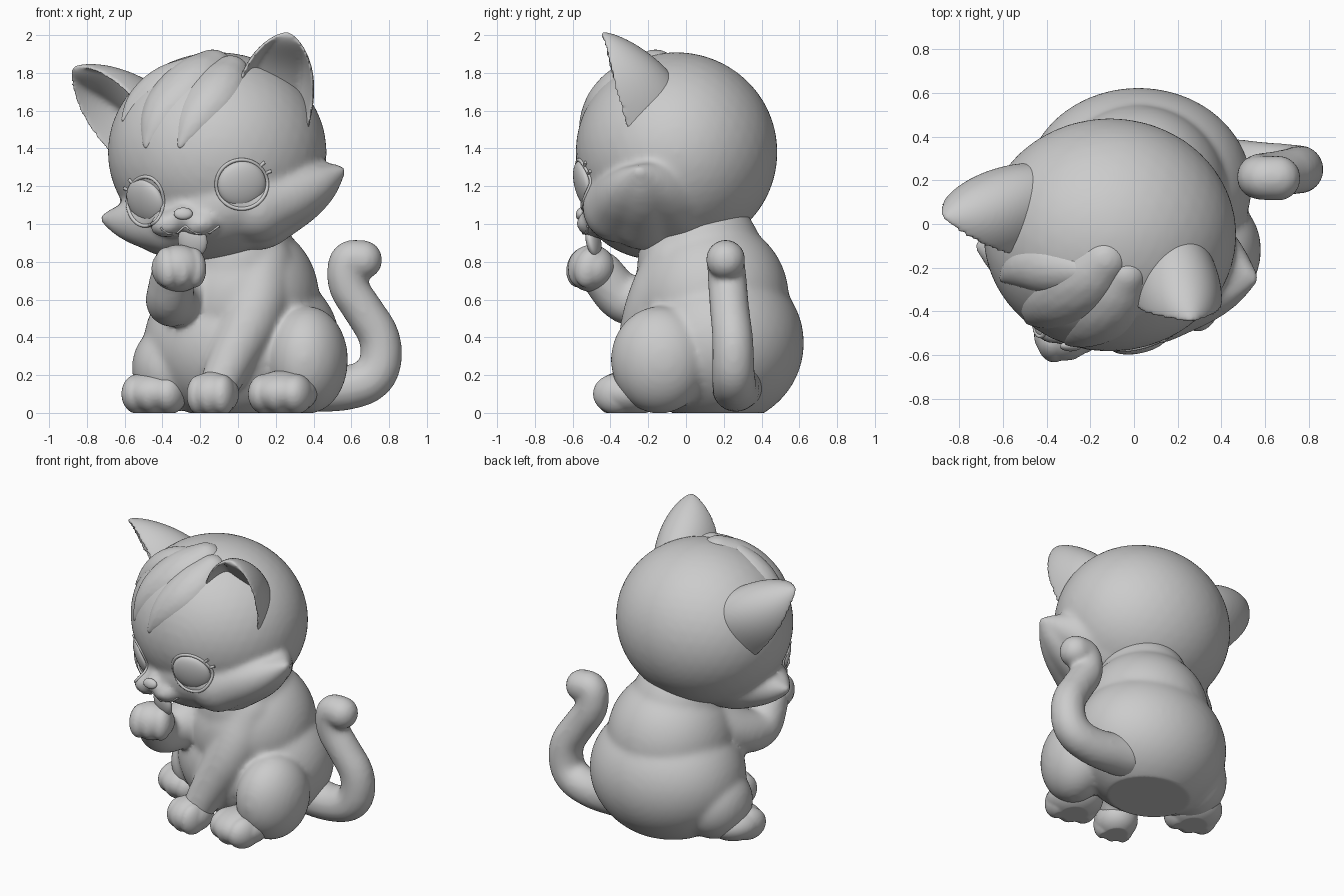
import bpy, bmesh, math
from mathutils import Vector, Matrix, Euler
from mathutils.bvhtree import BVHTree

cube = bpy.data.objects.get("Cube")
if cube:
    bpy.data.objects.remove(cube)

clay = bpy.data.materials.new("clay grey")
clay.use_nodes = True
clay.diffuse_color = (0.6, 0.6, 0.6, 1)
clay.node_tree.nodes["Principled BSDF"].inputs["Base Color"].default_value = clay.diffuse_color


def ball(bm, at, size, rot=(0, 0, 0), detail=4):
    """Add an ellipsoid."""
    m = Matrix.LocRotScale(Vector(at), Euler(rot), Vector(size))
    bmesh.ops.create_icosphere(bm, subdivisions=detail, radius=1, matrix=m)


def limb(bm, knots):
    """Add a tapering limb: knots are (x, y, z, radius)."""
    pts = [Vector(k) for k in knots]
    for _ in range(3):
        cut = [pts[0]]
        for a, b in zip(pts, pts[1:]):
            cut += [a.lerp(b, 0.25), a.lerp(b, 0.75)]
        pts = cut + [pts[-1]]
    for a, b in zip(pts, pts[1:]):
        n = max(1, int((b - a).xyz.length / (0.2 * max(min(a.w, b.w), 0.03))))
        for i in range(n):
            p = a.lerp(b, i / n)
            ball(bm, p.xyz, (p.w,) * 3, detail=3)
    ball(bm, pts[-1].xyz, (pts[-1].w,) * 3, detail=3)


def finish(name, bm, voxel=0, smooth=0, floor=False):
    """Turn a bmesh into an object, optionally fused and smoothed."""
    mesh = bpy.data.meshes.new(name)
    bm.to_mesh(mesh)
    bm.free()
    obj = bpy.data.objects.new(name, mesh)
    bpy.context.collection.objects.link(obj)
    if voxel:
        fuse = obj.modifiers.new("fuse", "REMESH")
        fuse.mode, fuse.voxel_size = "VOXEL", voxel
        soft = obj.modifiers.new("soften", "SMOOTH")
        soft.factor, soft.iterations = 0.5, smooth
        deps = bpy.context.evaluated_depsgraph_get()
        mesh = bpy.data.meshes.new_from_object(obj.evaluated_get(deps))
        obj.modifiers.clear()
        obj.data = mesh
    if floor:
        for v in mesh.vertices:
            v.co.z = max(v.co.z, 0)
    mesh.materials.clear()
    mesh.materials.append(clay)
    mesh.polygons.foreach_set("use_smooth", [True] * len(mesh.polygons))
    return obj


def line(name, pts, r, cyclic=False):
    """Thin raised line."""
    c = bpy.data.curves.new(name, "CURVE")
    c.dimensions, c.bevel_depth, c.bevel_resolution = "3D", r, 2
    c.use_fill_caps = True
    s = c.splines.new("POLY")
    s.points.add(len(pts) - 1)
    for q, p in zip(s.points, pts):
        q.co = (*p, 1)
    s.use_cyclic_u = cyclic
    c.materials.append(clay)
    bpy.context.collection.objects.link(bpy.data.objects.new(name, c))


# Head: skull, jaw, flared cheeks and muzzle
bm = bmesh.new()
ball(bm, (-0.11, -0.05, 1.38), (0.58, 0.535, 0.53))
ball(bm, (-0.12, -0.18, 1.09), (0.5, 0.36, 0.27), (0, -0.2, -0.3))
for root, mid in (((0.1, -0.36, 1.09, 0.19), (0.36, -0.31, 1.18, 0.13)),
                  ((0.1, -0.22, 1.1, 0.24), (0.37, -0.23, 1.18, 0.15)),
                  ((0.1, -0.05, 1.15, 0.26), (0.35, -0.13, 1.2, 0.15))):
    limb(bm, [root, mid, (0.55, -0.25, 1.285, 0.025)])
for y in (-0.22, -0.05):
    limb(bm, [(-0.35, y, 1.03, 0.2), (-0.55, y / 2 - 0.06, 1.01, 0.12), (-0.71, -0.1, 1.03, 0.025)])
for x, y in ((-0.37, -0.46), (-0.2, -0.49)):
    ball(bm, (x, y, 1.0), (0.1, 0.09, 0.07), (0, -0.2, -0.3))
ball(bm, (-0.29, -0.5, 1.04), (0.07, 0.07, 0.06))
head = finish("head", bm, 0.018, 10)
bm = bmesh.new()
bm.from_mesh(head.data)
tree = BVHTree.FromBMesh(bm)
bm.free()


def face(x, z, lift=0.0):
    """Point and normal on the front of the head."""
    p, n, _, _ = tree.ray_cast(Vector((x, -3, z)), Vector((0, 1, 0)))
    return p + n * lift, n


# Ears: round cones with a hollow pressed into the front
def ear(name, base, tip, back):
    base, tip, back = Vector(base), Vector(tip), Vector(back)
    axis = tip - base
    back = (back - axis * back.dot(axis) / axis.length_squared).normalized()
    side = axis.normalized().cross(back)
    bm = bmesh.new()
    rings, sides = 32, 64
    grid = []
    for i in range(rings):
        t = -0.35 + 1.345 * math.sin(math.pi / 2 * i / (rings - 1))
        u = max(t, 0)
        wide, deep = 0.21 * (1 - u ** 2.4) ** 0.7, 0.32 * (1 - u ** 1.5) ** 0.75
        ring = []
        for j in range(sides):
            a = math.tau * j / sides
            s = math.sin(a)
            dent = min(max((-s - 0.25) / 0.6, 0), 1)
            dent = dent * dent * (3 - 2 * dent) * (1 - u ** 4)
            d = s if s >= 0 else 0.3 * s + 0.8 * dent
            ring.append(bm.verts.new(base + axis * t + side * wide * math.cos(a) + back * deep * d))
        grid.append(ring)
    for lo, hi in zip(grid, grid[1:]):
        for j in range(sides):
            k = (j + 1) % sides
            bm.faces.new((lo[j], lo[k], hi[k], hi[j]))
    bm.faces.new(grid[0][::-1])
    bm.faces.new(grid[-1])
    bmesh.ops.recalc_face_normals(bm, faces=bm.faces)
    finish(name, bm, 0.011, 5)


ear("left_ear", (0.18, -0.32, 1.6), (0.265, -0.445, 2.015), (0, 0.95, 0.3))
ear("right_ear", (-0.575, 0.01, 1.5), (-0.875, 0.03, 1.83), (0.59, 0.69, 0.41))

# Forelock: three broad leaf-shaped strands
strands = {
    "outer_strand": [(-0.25, 1.86, 0.08), (-0.42, 1.79, 0.15), (-0.55, 1.68, 0.11), (-0.61, 1.55, 0.015)],
    "middle_strand": [(-0.14, 1.89, 0.12), (-0.27, 1.81, 0.2), (-0.44, 1.62, 0.16), (-0.49, 1.41, 0.015)],
    "inner_strand": [(-0.03, 1.86, 0.1), (-0.1, 1.75, 0.19), (-0.23, 1.58, 0.13), (-0.31, 1.41, 0.015)],
}
for name, knots in strands.items():
    bm = bmesh.new()
    limb(bm, [(*face(x, z, 0.008 - 0.8 * r)[0], r) for x, z, r in knots])
    finish(name, bm, 0.012, 4)

# Eyes with raised rims and lashes
for name, x, z, rx, out in (("left", 0.02, 1.21, 0.135, 1), ("right", -0.49, 1.12, 0.095, -1)):
    p, n = face(x, z)
    bm = bmesh.new()
    ball(bm, p, (0.13, 0.125, 0.045), n.to_track_quat("Z", "Y").to_euler())
    finish(name + "_eye", bm)
    ring = [math.tau * i / 48 for i in range(48)]
    line(name + "_eye_rim", [face(x + rx * math.cos(a), z + 0.13 * math.sin(a))[0] for a in ring], 0.01, True)
    for i, a in enumerate((0.45, 0.8)):
        c, s = math.cos(a) * out, math.sin(a)
        pts = [face(x + rx * k * c, z + 0.13 * k * s, 0.02 * (k - 1))[0] for k in (1.0, 1.13, 1.26)]
        line(f"{name}_lash_{i + 1}", pts, 0.009)

# Nose, smile and tongue
bm = bmesh.new()
p, n = face(-0.29, 1.055)
ball(bm, p, (0.05, 0.033, 0.022), n.to_track_quat("Z", "Y").to_euler())
finish("nose", bm)
smile = [(-0.41, 0.98), (-0.37, 0.95), (-0.32, 0.955), (-0.28, 0.99), (-0.22, 0.95), (-0.15, 0.955), (-0.1, 0.99)]
line("smile", [face(x, z)[0] for x, z in smile], 0.007)
bm = bmesh.new()
ball(bm, (-0.24, -0.49, 0.91), (0.08, 0.035, 0.09), (0.2, -0.1, -0.3))
finish("tongue", bm)

# Body: rump, back, chest, thighs and forelegs fused together
bm = bmesh.new()
ball(bm, (0.02, 0.17, 0.37), (0.52, 0.455, 0.44))
ball(bm, (0.02, 0.13, 0.61), (0.41, 0.415, 0.42))
ball(bm, (0.0, 0.08, 0.76), (0.31, 0.34, 0.42))
ball(bm, (0.37, -0.14, 0.28), (0.21, 0.26, 0.285), (0, 0, -0.2))
ball(bm, (-0.35, 0.16, 0.24), (0.21, 0.25, 0.235), (0, 0, -0.2))
limb(bm, [(0.11, -0.04, 0.78, 0.19), (0.1, -0.17, 0.55, 0.165), (-0.03, -0.25, 0.3, 0.125), (-0.12, -0.3, 0.1, 0.1)])
limb(bm, [(-0.16, 0.02, 0.74, 0.18), (-0.31, -0.12, 0.62, 0.15), (-0.37, -0.32, 0.57, 0.13), (-0.34, -0.45, 0.74, 0.12)])
finish("body", bm, 0.018, 12, floor=True)


# Paws, each with three soft toes
def paw(name, at, size, yaw=-0.3, pitch=0.0):
    bm = bmesh.new()
    turn = Matrix.LocRotScale(Vector(at), Euler((pitch, 0, yaw)), Vector(size))
    ball(bm, at, size, (pitch, 0, yaw))
    for k in (-1, 0, 1):
        toe = turn @ Vector((0.5 * k, -0.36 + 0.1 * abs(k), -0.04))
        ball(bm, toe, (size[0] * 0.46, size[1] * 0.64, size[2] * 0.88), (pitch, 0, yaw))
    finish(name, bm, 0.01, 3, floor=True)


paw("left_hind_foot", (0.24, -0.3, 0.105), (0.18, 0.19, 0.12))
paw("right_hind_foot", (-0.43, 0.08, 0.105), (0.18, 0.19, 0.12))
paw("left_front_paw", (-0.13, -0.33, 0.1), (0.135, 0.15, 0.12))
paw("right_front_paw", (-0.315, -0.5, 0.765), (0.145, 0.125, 0.125), yaw=0.3, pitch=-0.3)

# Tail curling up on the left side
bm = bmesh.new()
limb(bm, [(0.3, 0.27, 0.15, 0.14), (0.55, 0.26, 0.12, 0.12), (0.74, 0.25, 0.18, 0.115), (0.77, 0.25, 0.38, 0.11),
          (0.66, 0.23, 0.55, 0.105), (0.57, 0.22, 0.68, 0.105), (0.575, 0.21, 0.82, 0.1), (0.66, 0.21, 0.81, 0.105)])
finish("tail", bm, 0.016, 8, floor=True)
